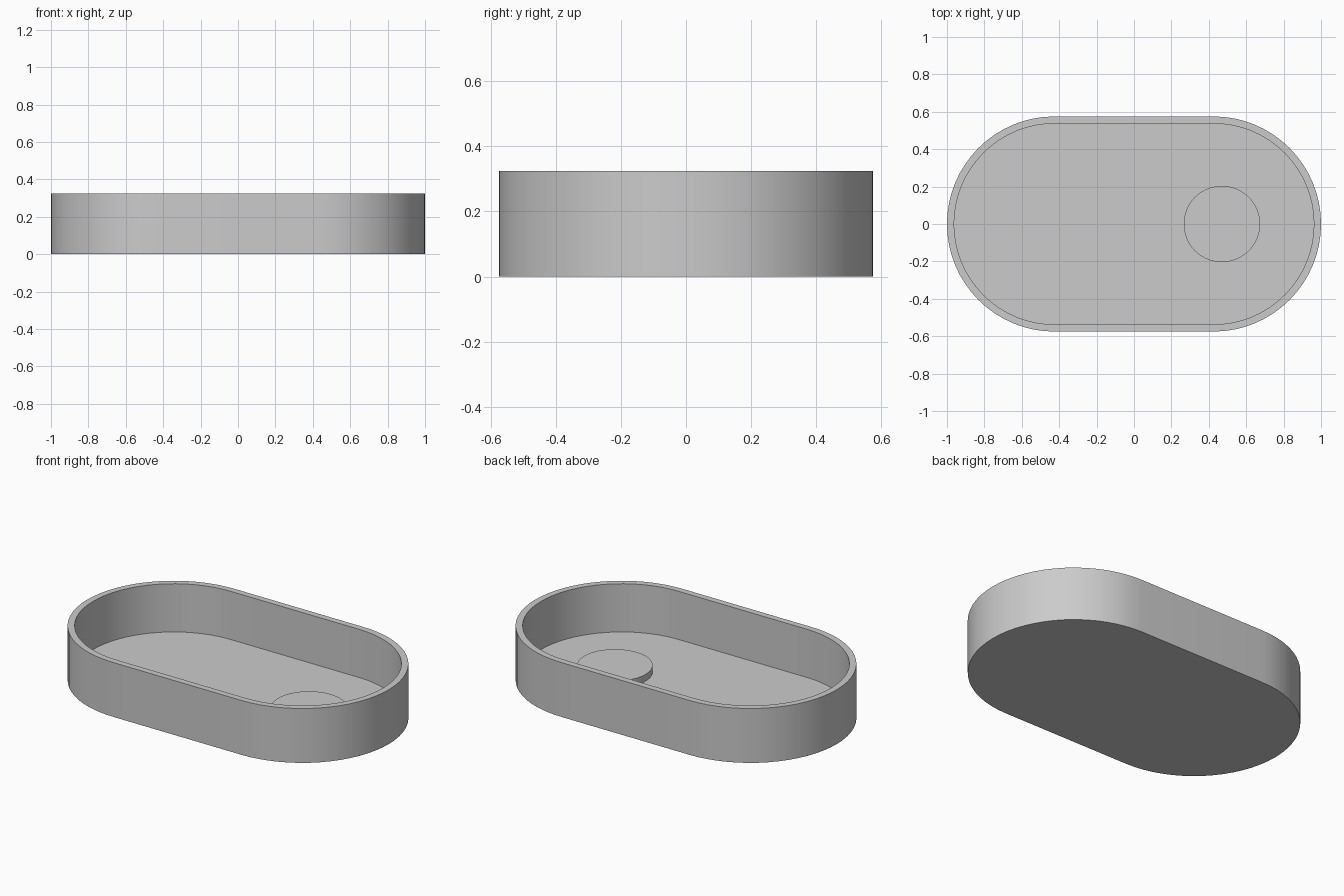
import bpy
import bmesh
import math

default = bpy.data.objects.get("Cube")
if default:
    bpy.data.objects.remove(default, do_unlink=True)

HALF_LENGTH, HALF_WIDTH, HEIGHT = 1.0, 0.575, 0.325
WALL, FLOOR = 0.038, 0.037
ARC_STEPS = 32

grey = bpy.data.materials.new("plain_grey")
grey.use_nodes = True
grey.diffuse_color = (0.6, 0.6, 0.6, 1)
grey.node_tree.nodes["Principled BSDF"].inputs["Base Color"].default_value = grey.diffuse_color


def stadium(radius, offset):
    """Outline of two half circles joined by straight sides."""
    points = []
    for side in (1, -1):
        for i in range(ARC_STEPS + 1):
            a = math.pi * (i / ARC_STEPS - 0.5)
            points.append((side * (offset + radius * math.cos(a)),
                           side * radius * math.sin(a)))
    return points


def finish(obj):
    obj.data.materials.append(grey)
    bpy.ops.object.select_all(action='DESELECT')
    obj.select_set(True)
    bpy.context.view_layer.objects.active = obj
    bpy.ops.object.shade_smooth_by_angle(angle=math.radians(30))


# Tray: outline rings from the base, up the outside, over the rim, down to the floor
offset = HALF_LENGTH - HALF_WIDTH
bm = bmesh.new()
rings = []
for inset, z in ((0, 0), (0, HEIGHT), (WALL, HEIGHT), (WALL, FLOOR)):
    rings.append([bm.verts.new((x, y, z)) for x, y in stadium(HALF_WIDTH - inset, offset)])
for low, high in zip(rings, rings[1:]):
    for i in range(len(low)):
        j = (i + 1) % len(low)
        bm.faces.new((low[i], low[j], high[j], high[i]))
bm.faces.new(rings[0][::-1])
bm.faces.new(rings[-1])
bmesh.ops.recalc_face_normals(bm, faces=bm.faces)
mesh = bpy.data.meshes.new("tray")
bm.to_mesh(mesh)
bm.free()
tray = bpy.data.objects.new("tray", mesh)
bpy.context.collection.objects.link(tray)
finish(tray)

# Raised round pad, sunk slightly into the floor
PAD_TOP, PAD_SINK = 0.077, 0.01
depth = PAD_TOP - FLOOR + PAD_SINK
bpy.ops.mesh.primitive_cylinder_add(vertices=64, radius=0.204, depth=depth,
                                    location=(0.47, 0, PAD_TOP - depth / 2))
pad = bpy.context.object
pad.name = "round_pad"
finish(pad)
